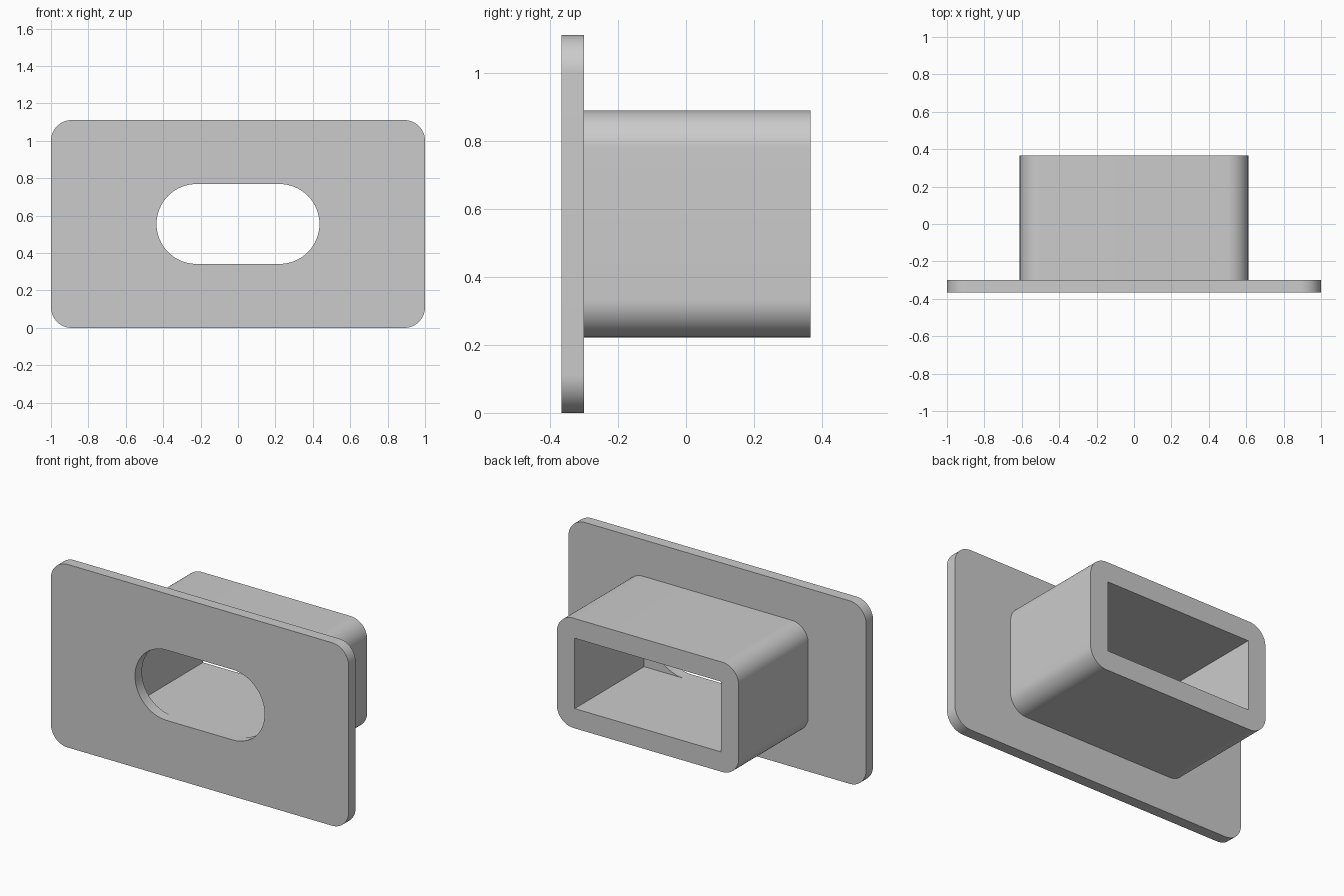
import bpy, bmesh
from math import cos, sin, pi

cube = bpy.data.objects.get("Cube")
if cube:
    bpy.data.objects.remove(cube, do_unlink=True)

grey = bpy.data.materials.new("plain grey")
grey.use_nodes = True
colour = (0.6, 0.6, 0.6, 1)
grey.diffuse_color = colour
grey.node_tree.nodes["Principled BSDF"].inputs["Base Color"].default_value = colour

MID = 0.5556   # height of the shared axis
STEPS = 16     # segments per rounded corner


def rounded_rect(w, h, r):
    """Outline of a w x h rectangle with corner radius r, about the origin."""
    if r == 0:
        return [(w / 2, h / 2), (-w / 2, h / 2), (-w / 2, -h / 2), (w / 2, -h / 2)]
    pts = []
    for q, (sx, sy) in enumerate([(1, 1), (-1, 1), (-1, -1), (1, -1)]):
        cx, cy = sx * (w / 2 - r), sy * (h / 2 - r)
        for i in range(STEPS + 1):
            a = (q + i / STEPS) * pi / 2
            pts.append((cx + r * cos(a), cy + r * sin(a)))
    return pts


def pierced_prism(name, outer, hole, y0, y1):
    """Solid with a through hole, extruded along y from y0 to y1."""
    curve = bpy.data.curves.new(name, "CURVE")
    curve.dimensions = "2D"
    curve.fill_mode = "BOTH"
    curve.extrude = (y1 - y0) / 2
    for outline in (outer, hole):
        spline = curve.splines.new("POLY")
        spline.points.add(len(outline) - 1)
        for p, (x, y) in zip(spline.points, outline):
            p.co = (x, y, 0, 1)
        spline.use_cyclic_u = True
    ob = bpy.data.objects.new(name, curve)
    bpy.context.collection.objects.link(ob)
    ob.location = (0, (y0 + y1) / 2, MID)
    ob.rotation_euler = (pi / 2, 0, 0)
    bpy.ops.object.select_all(action="DESELECT")
    ob.select_set(True)
    bpy.context.view_layer.objects.active = ob
    bpy.ops.object.convert(target="MESH")
    ob = bpy.context.object

    # Weld the caps to the walls and orient the surface outwards
    bm = bmesh.new()
    bm.from_mesh(ob.data)
    bmesh.ops.remove_doubles(bm, verts=bm.verts[:], dist=0.0002)
    bmesh.ops.recalc_face_normals(bm, faces=bm.faces[:])
    bm.to_mesh(ob.data)
    bm.free()
    ob.data.materials.clear()
    ob.data.materials.append(grey)
    bpy.ops.object.shade_smooth_by_angle(angle=pi / 6)
    return ob


# Flange plate with an obround slot
pierced_prism("front_plate", rounded_rect(2, 1.1111, 0.111),
              rounded_rect(0.871, 0.427, 0.2134), -0.3667, -0.30)

# Rounded sleeve with a square-cornered channel
pierced_prism("rear_sleeve", rounded_rect(1.2222, 0.6667, 0.111),
              rounded_rect(0.982, 0.427, 0), -0.30, 0.3667)
